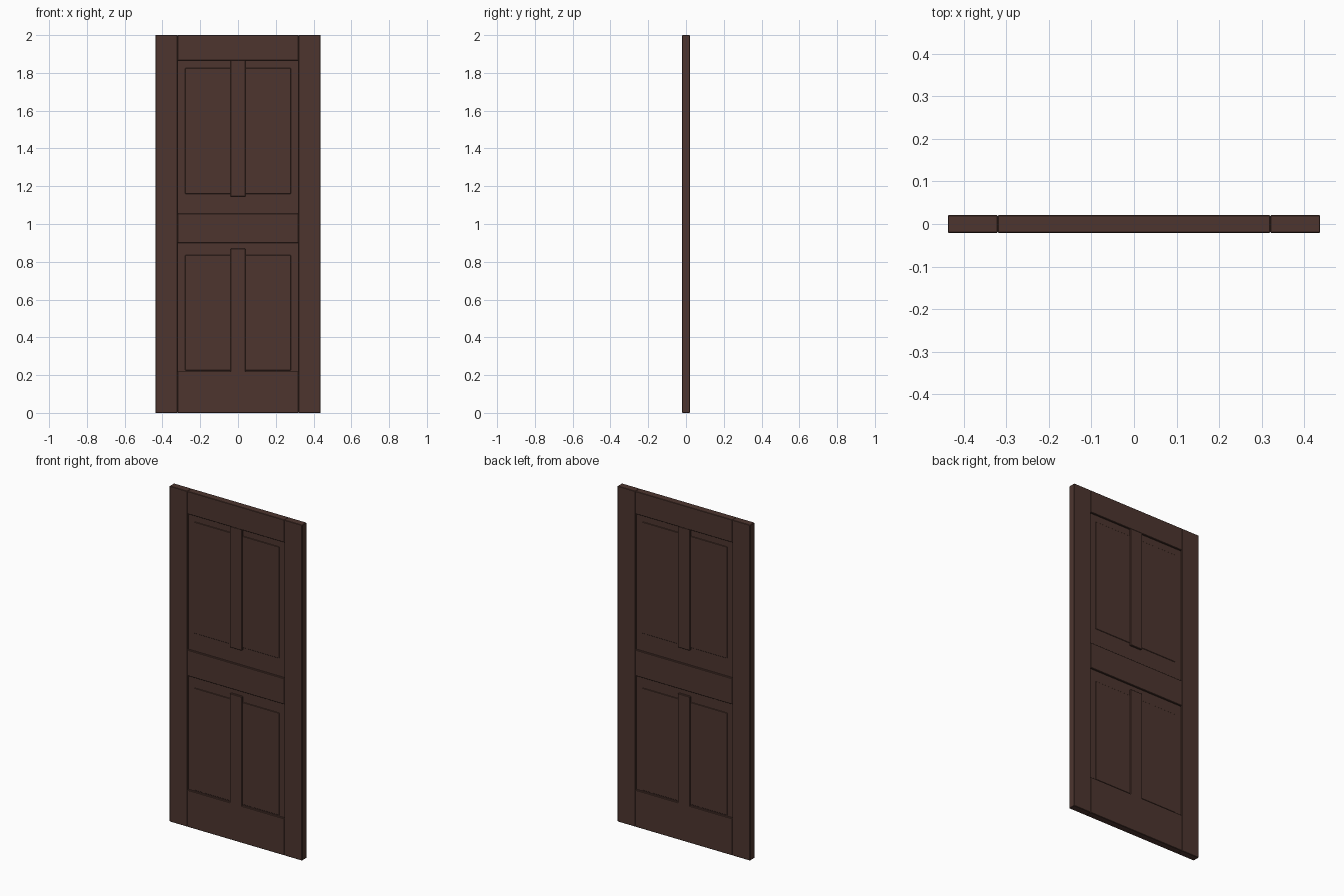
import bpy

if "Cube" in bpy.data.objects:
    bpy.data.objects.remove(bpy.data.objects["Cube"])

W, H, T = 0.874, 2.0, 0.042      # door width, height, thickness
SX = 0.32                        # inner edge of the stiles

wood = bpy.data.materials.new("dark brown wood")
wood.diffuse_color = (0.074, 0.036, 0.028, 1)
wood.use_nodes = True
wood.node_tree.nodes["Principled BSDF"].inputs["Base Color"].default_value = wood.diffuse_color


def board(name, x0, x1, z0, z1, thick, bevel=0.002):
    """Bevelled board centred on y = 0."""
    bpy.ops.mesh.primitive_cube_add(size=1, location=((x0 + x1) / 2, 0, (z0 + z1) / 2))
    ob = bpy.context.object
    ob.name = name
    ob.scale = (x1 - x0, thick, z1 - z0)
    bpy.ops.object.transform_apply(location=False, rotation=False, scale=True)
    mod = ob.modifiers.new("eased edges", 'BEVEL')
    mod.width = bevel
    mod.segments = 1
    ob.data.materials.append(wood)
    return ob


# stiles at both sides
board("left_stile", -W / 2, -SX, 0, H, T)
board("right_stile", SX, W / 2, 0, H, T)

# rails between the stiles
for name, z0, z1 in (("bottom_rail", 0, 0.22), ("lock_rail", 0.90, 1.055), ("top_rail", 1.865, H)):
    board(name, -SX, SX, z0, z1, T)

# upper and lower openings: recessed sheet, low raised fields, short mullion
for name, z0, z1, f0, f1, m0, m1 in (
        ("lower", 0.21, 0.91, 0.225, 0.835, 0.215, 0.87),
        ("upper", 1.045, 1.875, 1.16, 1.825, 1.145, 1.867)):
    board(name + "_panel", -SX - 0.005, SX + 0.005, z0, z1, 0.020)
    for side, s in (("left", -1), ("right", 1)):
        xa, xb = sorted((s * 0.038, s * 0.28))
        board(f"{name}_{side}_raised_field", xa, xb, f0, f1, 0.025)
    board(name + "_mullion", -0.039, 0.039, m0, m1, T)
